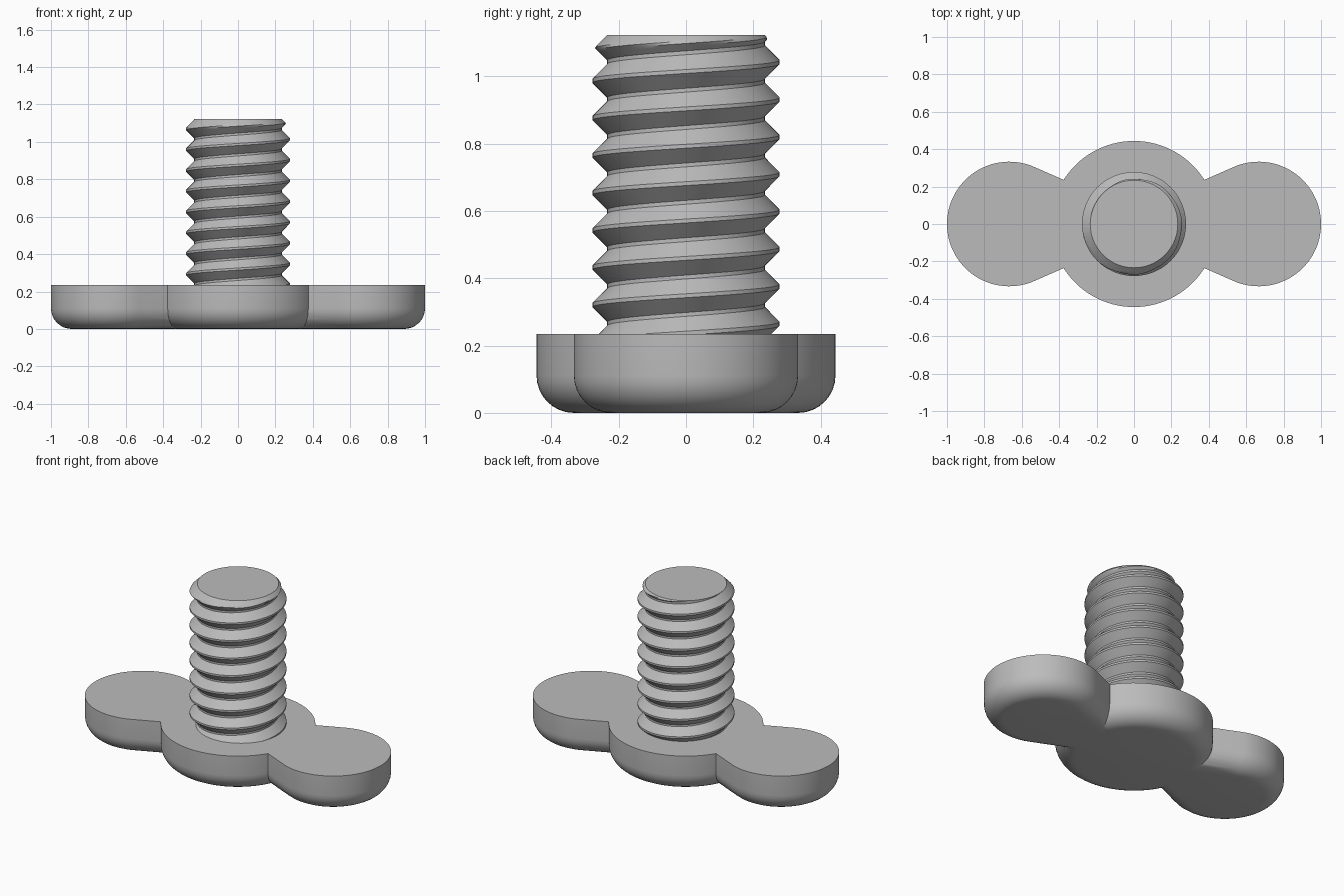
import bpy, bmesh
from math import sin, cos, pi, radians, floor

cube = bpy.data.objects.get("Cube")
if cube:
    bpy.data.objects.remove(cube)

HEAD_H, FILLET = 0.235, 0.111
TOP, PITCH, CREST, ROOT = 1.122, 0.111, 0.278, 0.234
FLAT = (PITCH - 2 * (CREST - ROOT)) / 2
CREST_Z = 1.014          # height of one crest on the +x side
SEGS = 96

steel = bpy.data.materials.new("plain_grey")
steel.use_nodes = True
grey = (0.5, 0.5, 0.5, 1)
steel.diffuse_color = grey
steel.node_tree.nodes["Principled BSDF"].inputs["Base Color"].default_value = grey


def finish(bm, name):
    bmesh.ops.recalc_face_normals(bm, faces=bm.faces)
    mesh = bpy.data.meshes.new(name)
    bm.to_mesh(mesh)
    bm.free()
    mesh.materials.append(steel)
    obj = bpy.data.objects.new(name, mesh)
    bpy.context.collection.objects.link(obj)
    return obj


def activate(obj):
    bpy.ops.object.select_all(action='DESELECT')
    obj.select_set(True)
    bpy.context.view_layer.objects.active = obj


def smooth(obj):
    activate(obj)
    bpy.ops.object.shade_smooth_by_angle(angle=radians(30))


def loft(name, outline):
    """Slab with a rounded lower edge; outline(d) is the contour inset by d."""
    levels = [(FILLET * (1 - sin(a)), FILLET * (1 - cos(a)))
              for a in (radians(11.25 * i) for i in range(9))]
    levels.append((0, HEAD_H))
    bm = bmesh.new()
    rings = [[bm.verts.new((x, y, z)) for x, y in outline(d)] for d, z in levels]
    n = len(rings[0])
    for low, high in zip(rings, rings[1:]):
        for i in range(n):
            j = (i + 1) % n
            bm.faces.new((low[i], low[j], high[j], high[i]))
    bm.faces.new(rings[0][::-1])
    bm.faces.new(rings[-1])
    return finish(bm, name)


def disc_outline(d):
    r = 0.444 - d
    return [(r * cos(2 * pi * i / SEGS), r * sin(2 * pi * i / SEGS)) for i in range(SEGS)]


def wing_outline(side):
    def outline(d):
        taper, r, length = radians(23.7), 0.333 - d, 0.418
        end = pi / 2 + taper
        pts = [(0.667 + r * cos(a), r * sin(a))
               for a in (end * (i / 32 - 1) for i in range(65))]
        # straight neck running into the hub
        x, y = pts[-1]
        x, y = x - length * cos(taper), y - length * sin(taper)
        return [(side * px, py) for px, py in pts + [(x, y), (x, -y)]]
    return outline


# Head: round hub joined with two wings
head = loft("wing_head", disc_outline)
for side in (1, -1):
    wing = loft("wing", wing_outline(side))
    mod = head.modifiers.new("join", 'BOOLEAN')
    mod.operation, mod.solver, mod.object = 'UNION', 'EXACT', wing
    activate(head)
    bpy.ops.object.modifier_apply(modifier=mod.name)
    bpy.data.objects.remove(wing)
smooth(head)


# Threaded shaft: trapezoid helix with a chamfered tip
def thread_radius(z, turn):
    t = (z - CREST_Z) / PITCH - turn
    away = abs(t - floor(t + 0.5)) * PITCH
    r = CREST - max(0, away - FLAT / 2)
    return min(max(r, ROOT), ROOT + TOP - z)


flank = CREST - ROOT
profile = [-FLAT / 2, FLAT / 2]
profile += [FLAT / 2 + flank * k / 6 for k in range(1, 7)]
profile += [FLAT * 1.5 + flank * (1 + k / 6) for k in range(6)]
profile = profile[:-1] + [profile[-1]]
steps = [CREST_Z + turn * PITCH + p for turn in range(-10, 3) for p in profile]

bm = bmesh.new()
columns = []
for i in range(SEGS + 1):
    turn, a = i / SEGS, 2 * pi * i / SEGS
    column = []
    for s in steps:
        z = min(max(s + turn * PITCH, HEAD_H - 0.04), TOP)
        r = thread_radius(z, turn)
        column.append(bm.verts.new((r * cos(a), r * sin(a), z)))
    columns.append(column)
for left, right in zip(columns, columns[1:]):
    for j in range(len(steps) - 1):
        bm.faces.new((left[j], right[j], right[j + 1], left[j + 1]))
bmesh.ops.remove_doubles(bm, verts=bm.verts, dist=0.00005)
bmesh.ops.holes_fill(bm, edges=[e for e in bm.edges if e.is_boundary], sides=0)
smooth(finish(bm, "threaded_shaft"))
